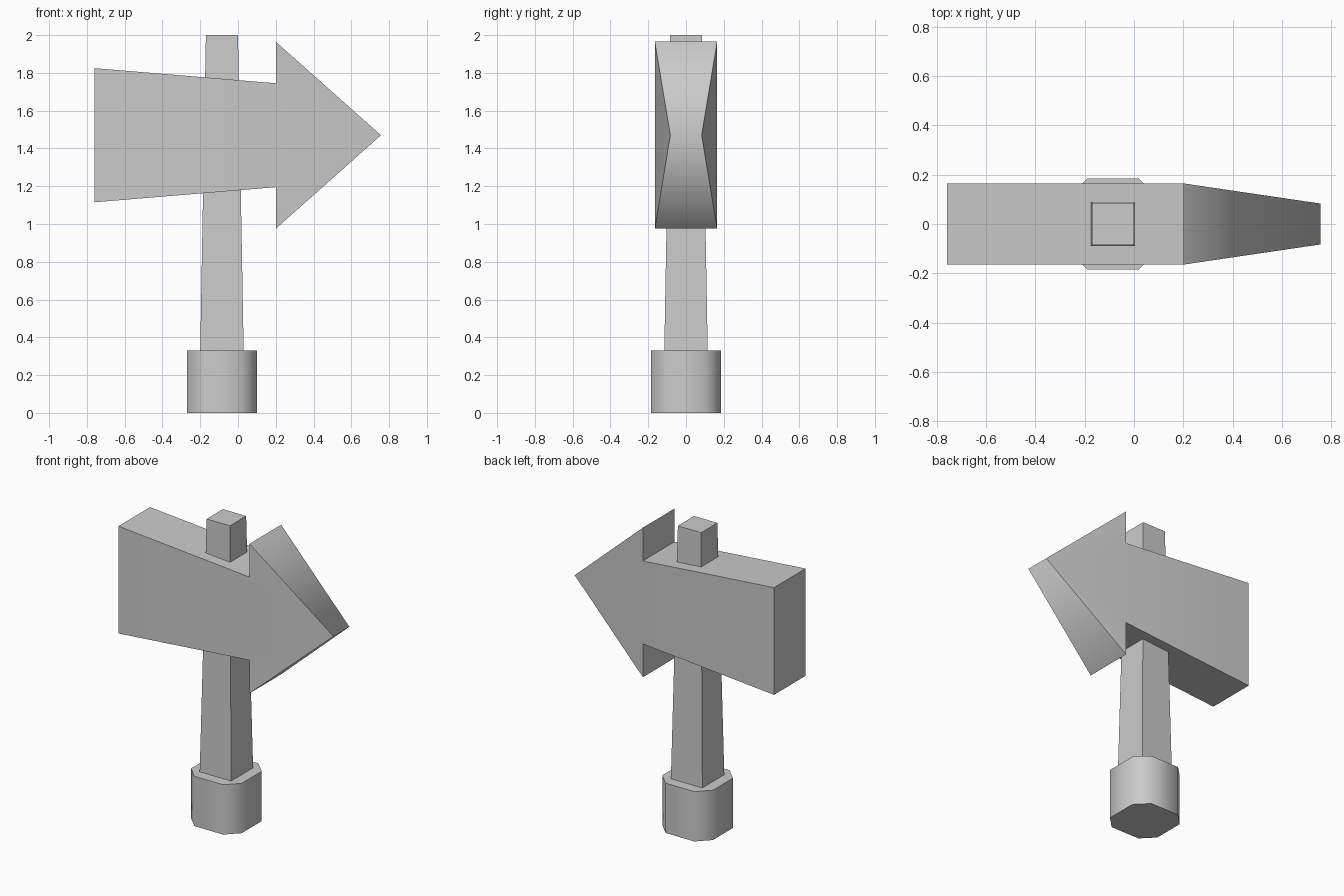
import bpy, bmesh
from mathutils import Vector

if "Cube" in bpy.data.objects:
    bpy.data.objects.remove(bpy.data.objects["Cube"])

POST_X = -0.085

# one plain grey for the whole signpost
grey = bpy.data.materials.new("plain grey")
grey.diffuse_color = (0.6, 0.6, 0.6, 1)
grey.use_nodes = True
grey.node_tree.nodes["Principled BSDF"].inputs["Base Color"].default_value = grey.diffuse_color


def finish(name, bm, is_soft):
    """Turn a bmesh into an object, smooth only across edges chosen by is_soft."""
    bmesh.ops.recalc_face_normals(bm, faces=bm.faces)
    for f in bm.faces:
        f.smooth = True
    for e in bm.edges:
        e.smooth = is_soft(e)
    mesh = bpy.data.meshes.new(name)
    bm.to_mesh(mesh)
    bm.free()
    mesh.materials.append(grey)
    obj = bpy.data.objects.new(name, mesh)
    bpy.context.collection.objects.link(obj)
    return obj


def loft(bm, lower, upper):
    """Closed solid between two matching outlines."""
    a = [bm.verts.new(p) for p in lower]
    b = [bm.verts.new(p) for p in upper]
    bm.faces.new(a)
    bm.faces.new(b)
    n = len(a)
    for i in range(n):
        j = (i + 1) % n
        bm.faces.new((a[i], a[j], b[j], b[i]))
    return a, b


def square(half, z):
    return [(POST_X + sx * half, sy * half, z)
            for sx, sy in ((-1, -1), (1, -1), (1, 1), (-1, 1))]


def octagon(half, flat, z):
    pts = [(half, -flat), (half, flat), (flat, half), (-flat, half),
           (-half, flat), (-half, -flat), (-flat, -half), (flat, -half)]
    return [(POST_X + x, y, z) for x, y in pts]


# chamfered base block, rounded by shading around its sides
bm = bmesh.new()
loft(bm, octagon(0.185, 0.105, 0), octagon(0.185, 0.105, 0.33))
finish("base", bm, lambda e: abs(e.verts[0].co.z - e.verts[1].co.z) > 0.1)

# tapered square post
bm = bmesh.new()
loft(bm, square(0.115, 0.33), square(0.085, 2.0))
finish("post", bm, lambda e: False)

# arrow board: flared tail and a head that thins toward the tip
MID = 1.47
tail = [(-0.76, 0.355), (0.2, 0.275)]
head = [(0.2, 0.495), (0.757, 0.0)]


def thickness(x):
    return 0.165 if x < 0.5 else 0.083


outline = [(x, MID + h) for x, h in tail + head]
outline += [(x, MID - h) for x, h in (head[0], tail[1], tail[0])]

bm = bmesh.new()
front = [bm.verts.new((x, -thickness(x), z)) for x, z in outline]
back = [bm.verts.new((x, thickness(x), z)) for x, z in outline]
n = len(outline)
for i in range(n):
    j = (i + 1) % n
    bm.faces.new((front[i], front[j], back[j], back[i]))
for side in (front, back):
    bm.faces.new((side[0], side[1], side[5], side[6]))
    bm.faces.new((side[1], side[2], side[3], side[4], side[5]))


def soft_arrow(e):
    p, q = (v.co for v in e.verts)
    at_tip = p.x > 0.5 and q.x > 0.5
    across_face = (abs(p.x - 0.2) < 0.01 and abs(q.x - 0.2) < 0.01
                   and abs(p.y - q.y) < 0.01 and abs(p.z - q.z) > 0.4)
    return at_tip or across_face


finish("arrow_board", bm, soft_arrow)
